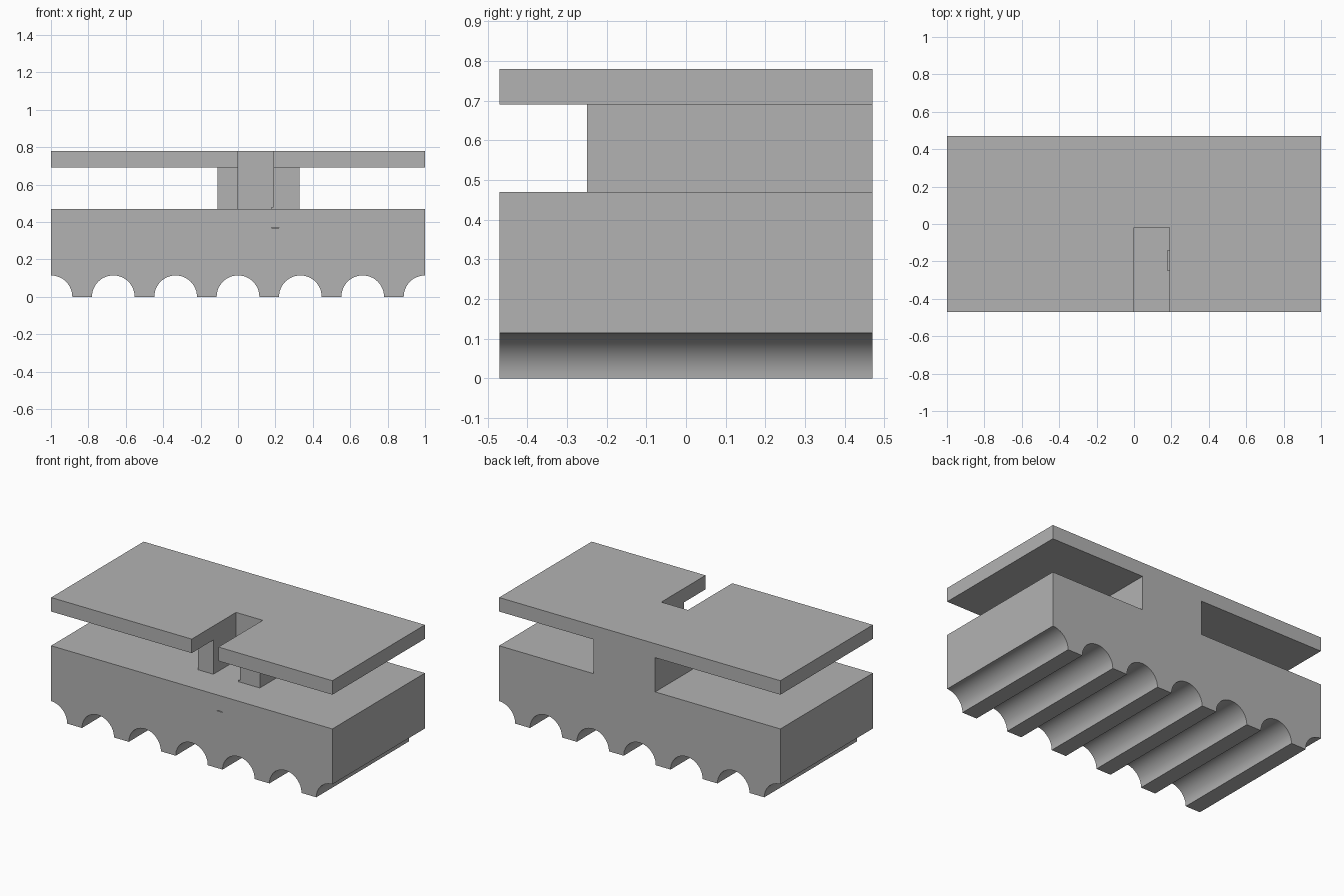
import bpy, bmesh, math
from mathutils import Vector

cube = bpy.data.objects.get("Cube")
if cube:
    bpy.data.objects.remove(cube, do_unlink=True)

grey = bpy.data.materials.new("plain_grey")
grey.use_nodes = True
COLOUR = (0.45, 0.45, 0.45, 1)
grey.diffuse_color = COLOUR
grey.node_tree.nodes["Principled BSDF"].inputs["Base Color"].default_value = COLOUR

DEPTH = 0.47       # half depth
BASE_TOP = 0.47
SLAB_BOTTOM, SLAB_TOP = 0.69, 0.78
SLOT_L, SLOT_R, SLOT_BACK = 0.0, 0.19, -0.02


def prism(name, points, offset):
    """Extrude a closed outline of 3D points along the offset."""
    bm = bmesh.new()
    face = bm.faces.new([bm.verts.new(p) for p in points])
    out = bmesh.ops.extrude_face_region(bm, geom=[face])
    moved = [v for v in out["geom"] if isinstance(v, bmesh.types.BMVert)]
    bmesh.ops.translate(bm, verts=moved, vec=Vector(offset))
    bmesh.ops.recalc_face_normals(bm, faces=bm.faces)
    mesh = bpy.data.meshes.new(name)
    bm.to_mesh(mesh)
    bm.free()
    mesh.materials.append(grey)
    obj = bpy.data.objects.new(name, mesh)
    bpy.context.collection.objects.link(obj)
    return obj


def box(name, x0, x1, y0, y1, z0, z1):
    outline = [(x0, y0, z0), (x1, y0, z0), (x1, y1, z0), (x0, y1, z0)]
    return prism(name, outline, (0, 0, z1 - z0))


def slotted_block(name, x0, x1, front, z0, z1):
    """Block with the front slot cut through its full height."""
    outline = [(x0, front), (SLOT_L, front), (SLOT_L, SLOT_BACK), (SLOT_R, SLOT_BACK),
               (SLOT_R, front), (x1, front), (x1, DEPTH), (x0, DEPTH)]
    return prism(name, [(x, y, z0) for x, y in outline], (0, 0, z1 - z0))


# Base with a row of round grooves underneath, halved at both ends
RADIUS, STEPS = 0.114, 24
profile = [(1, BASE_TOP), (-1, BASE_TOP)]
for k in range(7):
    centre = -1 + k / 3
    for i in range(STEPS + 1):
        a = math.pi * (1 - i / STEPS)
        x = centre + RADIUS * math.cos(a)
        if abs(x) < 1 + 1e-6:
            profile.append((x, RADIUS * math.sin(a)))
base = prism("grooved_base", [(x, -DEPTH, z) for x, z in profile], (0, 2 * DEPTH, 0))

# Fine slit in the front of the base
cutter = box("slit_cutter", 0.18, 0.22, -DEPTH - 0.02, -DEPTH + 0.01, 0.367, 0.371)
cutter.hide_render = True
cutter.hide_set(True)
cut = base.modifiers.new("slit", "BOOLEAN")
cut.operation = "DIFFERENCE"
cut.solver = "EXACT"
cut.object = cutter

# Neck and top slab share the slot
slotted_block("neck", -0.11, 0.33, -0.25, BASE_TOP, SLAB_BOTTOM)
slotted_block("top_slab", -1, 1, -DEPTH, SLAB_BOTTOM, SLAB_TOP)

# Small ledge at the foot of the slot wall
box("slot_ledge", 0.18, SLOT_R, -0.25, -0.14, BASE_TOP, 0.48)

# Smooth grooves with sharp edges kept
bpy.ops.object.select_all(action="DESELECT")
base.select_set(True)
bpy.context.view_layer.objects.active = base
bpy.ops.object.shade_smooth_by_angle(angle=math.radians(30))
